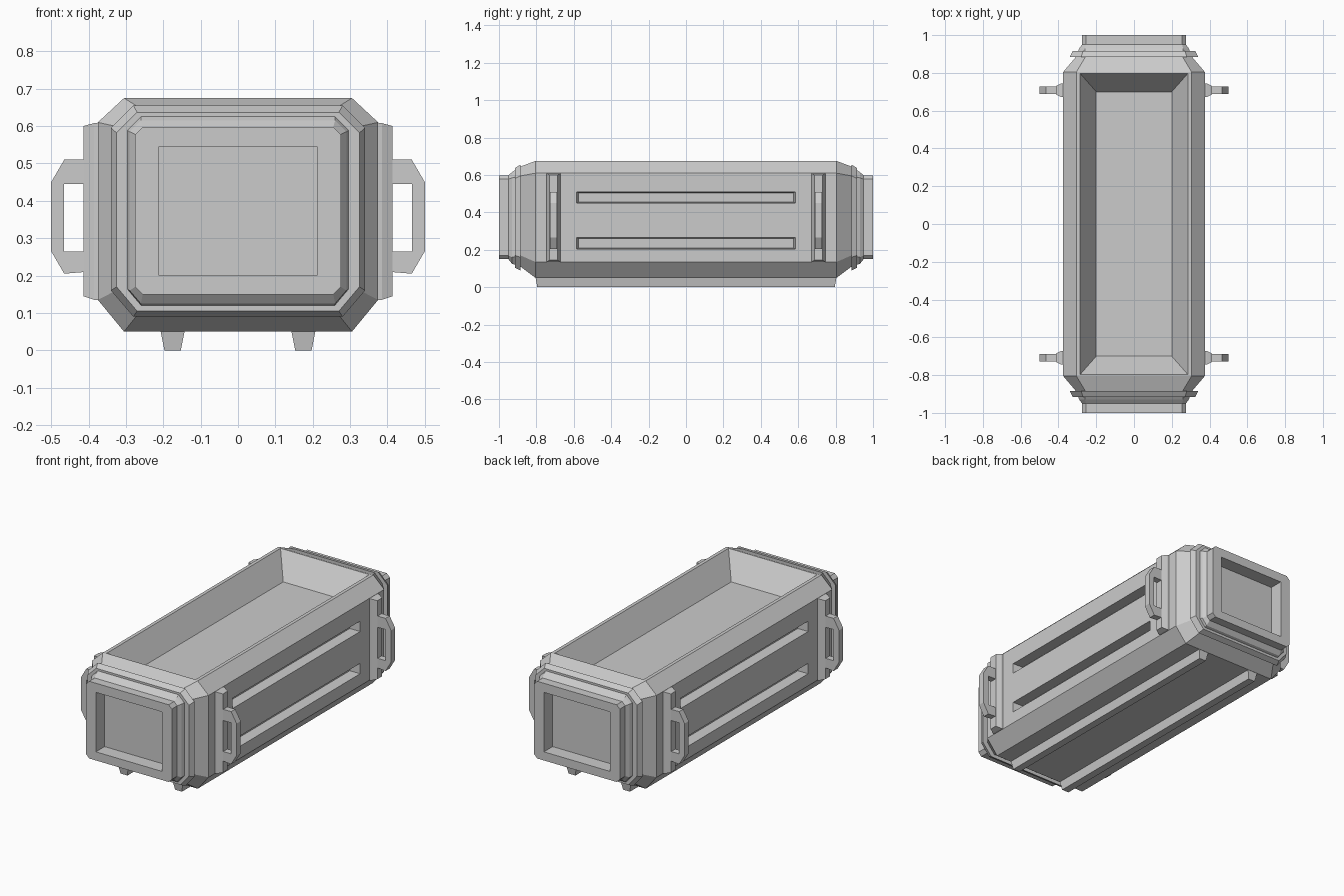
import bpy, bmesh

if "Cube" in bpy.data.objects:
    bpy.data.objects.remove(bpy.data.objects["Cube"])


def loft(name, rings):
    """Closed solid skinned through rings with equal point counts."""
    bm = bmesh.new()
    vr = [[bm.verts.new(p) for p in r] for r in rings]
    n = len(rings[0])
    for a, b in zip(vr, vr[1:]):
        for i in range(n):
            j = (i + 1) % n
            bm.faces.new((a[i], a[j], b[j], b[i]))
    bm.faces.new(vr[0])
    bm.faces.new(vr[-1])
    bmesh.ops.recalc_face_normals(bm, faces=bm.faces)
    me = bpy.data.meshes.new(name)
    bm.to_mesh(me)
    bm.free()
    ob = bpy.data.objects.new(name, me)
    bpy.context.collection.objects.link(ob)
    return ob


def octagon(y, hx, z0, z1, cx, cb, ct):
    """Chamfered rectangle in the xz plane (cb/ct: lower/upper chamfer heights)."""
    half = [(hx - cx, z0), (hx, z0 + cb), (hx, z1 - ct), (hx - cx, z1)]
    return [(x, y, z) for x, z in half] + [(-x, y, z) for x, z in reversed(half)]


def rect_z(z, hx, hy):
    return [(-hx, -hy, z), (hx, -hy, z), (hx, hy, z), (-hx, hy, z)]


def rect_x(x, y, hy, z0, z1):
    return [(x, y - hy, z0), (x, y + hy, z0), (x, y + hy, z1), (x, y - hy, z1)]


def rect_y(y, hx, z0, z1):
    return [(-hx, y, z0), (hx, y, z0), (hx, y, z1), (-hx, y, z1)]


def cut(target, cutter):
    m = target.modifiers.new("cut", 'BOOLEAN')
    m.operation = 'DIFFERENCE'
    m.solver = 'EXACT'
    m.object = cutter
    cutter.hide_render = True
    bpy.context.view_layer.objects.active = target
    bpy.ops.object.modifier_apply(modifier=m.name)
    bpy.data.objects.remove(cutter)


# Main crate body, stepping down to a cap at each end
half = [(0.805, .375, .05, .675, .07, .085, .065),
        (0.885, .307, .11, .645, .05, .06, .05),
        (0.93, .29, .125, .615, .03, .035, .03),
        (0.95, .275, .15, .598, .02, .02, .02),
        (1.0, .275, .15, .598, .02, .02, .02)]
rings = [octagon(-s[0], *s[1:]) for s in reversed(half)] + [octagon(*s) for s in half]
body = loft("crate_body", rings)

# Open tray in the top
cut(body, loft("tray_cutter", [rect_z(.54, .2, .7), rect_z(.675, .285, .797),
                               rect_z(.72, .285, .797)]))

for s in (-1, 1):
    # Recessed window in the end cap, flange ring behind it
    cut(body, loft("cap_cutter", [rect_y(s * .92, .212, .2, .545),
                                  rect_y(s * 1.1, .212, .2, .545)]))
    loft("end_flange", [octagon(s * .885, .34, .09, .655, .06, .07, .06),
                        octagon(s * .915, .325, .105, .637, .055, .065, .055)])
    # Two long grooves in each side
    for z0 in (.205, .45):
        cut(body, loft("groove_cutter", [
            rect_x(s * .315, 0, .575, z0 + .005, z0 + .055),
            rect_x(s * .375, 0, .585, z0, z0 + .06),
            rect_x(s * .42, 0, .585, z0, z0 + .06)]))

    # Tapered skid rails underneath
    loft("skid_rail", [[(s * .175 + x, y, z) for x, y, z in rect_z(0, .022, .795)],
                       [(s * .175 + x, y, z) for x, y, z in rect_z(.055, .033, .805)]])

    for y in (-.708, .708):
        # Vertical mounting band
        loft("handle_band", [rect_x(s * .365, y, .038, .135, .61),
                             rect_x(s * .385, y, .036, .135, .608),
                             rect_x(s * .414, y, .022, .145, .6)])
        # Carry handle: C-shaped bar standing out from the band
        outer = [(.405, .21), (.465, .205), (.5, .265), (.5, .45), (.465, .51), (.405, .51)]
        inner = [(.405, .445), (.465, .445), (.465, .265), (.405, .265)]
        prof = outer + inner
        loft("carry_handle", [[(s * x, y + d, z) for x, z in prof] for d in (-.019, .019)])
